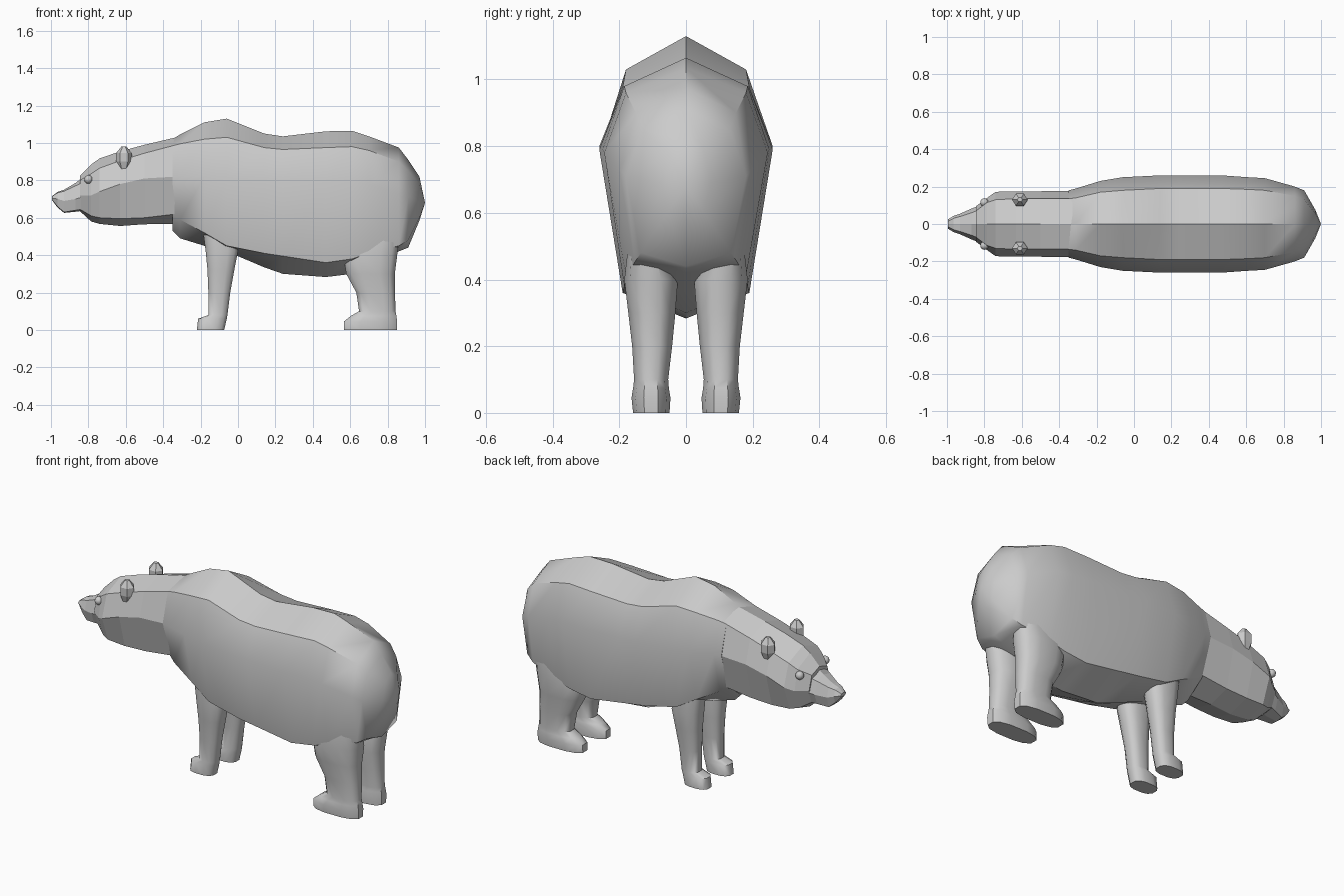
import bpy, bmesh, math
from mathutils import Vector


def make_object(name, bm, angle):
    bmesh.ops.recalc_face_normals(bm, faces=bm.faces)
    me = bpy.data.meshes.new(name)
    bm.to_mesh(me)
    bm.free()
    ob = bpy.data.objects.new(name, me)
    bpy.context.collection.objects.link(ob)
    bpy.ops.object.select_all(action='DESELECT')
    ob.select_set(True)
    bpy.context.view_layer.objects.active = ob
    if angle:
        bpy.ops.object.shade_smooth_by_angle(angle=math.radians(angle))
    return ob


def loft(name, rings, angle=0, tip=None):
    """Skin a list of equal-sized point rings and close both ends."""
    bm = bmesh.new()
    vr = [[bm.verts.new(p) for p in r] for r in rings]
    n = len(vr[0])
    for a, b in zip(vr, vr[1:]):
        for i in range(n):
            j = (i + 1) % n
            bm.faces.new((a[i], a[j], b[j], b[i]))
    bm.faces.new(vr[0])
    if tip:
        t = bm.verts.new(tip)
        for i in range(n):
            bm.faces.new((vr[-1][i], vr[-1][(i + 1) % n], t))
    else:
        bm.faces.new(vr[-1])
    return make_object(name, bm, angle)


def section(x, zt, zu, zm, zl, zb, wu, wm, wl):
    """Eight-sided upright body section: top, upper, middle, lower, bottom."""
    return [(x, 0, zt), (x, wu, zu), (x, wm, zm), (x, wl, zl), (x, 0, zb),
            (x, -wl, zl), (x, -wm, zm), (x, -wu, zu)]


def leg_ring(z, x0, x1, y0, y1, side, n=12):
    pts = []
    for i in range(n):
        a = 2 * math.pi * (i + 0.5) / n
        c, s = math.cos(a), math.sin(a)
        c = math.copysign(abs(c) ** 0.75, c)
        s = math.copysign(abs(s) ** 0.75, s)
        pts.append(((x0 + x1) / 2 + c * (x1 - x0) / 2,
                    side * ((y0 + y1) / 2 + s * (y1 - y0) / 2), z))
    return pts


# Torso: chest, shoulder hump, belly and rump
torso = [
    (-0.35, 1.02, 0.985, 0.82, 0.62, 0.53, 0.135, 0.18, 0.12),
    (-0.31, 1.045, 0.995, 0.82, 0.59, 0.49, 0.14, 0.19, 0.135),
    (-0.18, 1.11, 1.02, 0.82, 0.52, 0.45, 0.17, 0.23, 0.16),
    (-0.06, 1.13, 1.03, 0.81, 0.45, 0.42, 0.18, 0.25, 0.18),
    (0.14, 1.05, 0.975, 0.80, 0.41, 0.335, 0.19, 0.26, 0.19),
    (0.24, 1.035, 0.965, 0.80, 0.395, 0.30, 0.19, 0.26, 0.19),
    (0.47, 1.062, 0.975, 0.79, 0.36, 0.283, 0.19, 0.26, 0.19),
    (0.61, 1.065, 0.98, 0.79, 0.38, 0.30, 0.185, 0.25, 0.185),
    (0.70, 1.035, 0.96, 0.78, 0.41, 0.36, 0.18, 0.245, 0.18),
    (0.86, 0.975, 0.90, 0.73, 0.45, 0.42, 0.15, 0.20, 0.155),
    (0.91, 0.91, 0.85, 0.71, 0.48, 0.44, 0.13, 0.18, 0.135),
    (0.97, 0.82, 0.78, 0.69, 0.60, 0.585, 0.055, 0.075, 0.055),
]
loft("torso", [section(*s) for s in torso], 40, (1.0, 0, 0.68))

# Faceted head and neck
head = [
    (-0.845, 0.825, 0.80, 0.72, 0.645, 0.635, 0.07, 0.095, 0.065),
    (-0.785, 0.885, 0.835, 0.72, 0.61, 0.58, 0.115, 0.14, 0.10),
    (-0.74, 0.917, 0.865, 0.74, 0.60, 0.567, 0.13, 0.172, 0.12),
    (-0.63, 0.955, 0.905, 0.78, 0.595, 0.556, 0.135, 0.175, 0.125),
    (-0.50, 0.99, 0.945, 0.81, 0.60, 0.565, 0.135, 0.175, 0.125),
    (-0.33, 1.03, 0.99, 0.82, 0.62, 0.567, 0.135, 0.178, 0.125),
]
loft("head", [section(*s) for s in head])

# Snout
snout = [
    (-0.995, 0.715, 0.713, 0.705, 0.697, 0.695, 0.015, 0.025, 0.018),
    (-0.965, 0.738, 0.733, 0.70, 0.66, 0.655, 0.03, 0.043, 0.03),
    (-0.93, 0.75, 0.742, 0.69, 0.63, 0.626, 0.04, 0.055, 0.04),
    (-0.87, 0.785, 0.77, 0.70, 0.64, 0.632, 0.06, 0.082, 0.06),
    (-0.80, 0.84, 0.80, 0.72, 0.65, 0.64, 0.085, 0.11, 0.08),
]
loft("snout", [section(*s) for s in snout])

# Leg rings: z, front x, back x, inner y, outer y
front_leg = [
    (0.0, -0.222, -0.072, 0.052, 0.148),
    (0.06, -0.215, -0.058, 0.05, 0.15),
    (0.08, -0.16, -0.055, 0.055, 0.145),
    (0.20, -0.16, -0.04, 0.052, 0.148),
    (0.32, -0.165, -0.018, 0.045, 0.16),
    (0.42, -0.175, 0.002, 0.04, 0.17),
    (0.53, -0.19, 0.0, 0.05, 0.165),
]
rear_leg = [
    (0.0, 0.562, 0.853, 0.048, 0.16),
    (0.045, 0.562, 0.855, 0.045, 0.165),
    (0.075, 0.60, 0.85, 0.05, 0.16),
    (0.10, 0.645, 0.845, 0.052, 0.157),
    (0.20, 0.63, 0.842, 0.04, 0.163),
    (0.30, 0.575, 0.842, 0.03, 0.175),
    (0.40, 0.56, 0.855, 0.022, 0.187),
    (0.50, 0.60, 0.865, 0.06, 0.175),
]

for side, tag in ((1, "left"), (-1, "right")):
    for nm, rings in (("front_leg", front_leg), ("rear_leg", rear_leg)):
        loft(f"{nm}_{tag}", [leg_ring(*r, side) for r in rings], 45)

    # Faceted ear, narrower at its root
    ear = [[(-0.61 + r * math.cos(math.pi * i / 3),
             side * (0.13 + r * 0.9 * math.sin(math.pi * i / 3)), z)
            for i in range(6)]
           for z, r in ((0.86, 0.025), (0.90, 0.042), (0.945, 0.042), (0.98, 0.014))]
    loft(f"ear_{tag}", ear)

    # Eye
    bm = bmesh.new()
    bmesh.ops.create_uvsphere(bm, u_segments=10, v_segments=8, radius=0.023)
    bmesh.ops.translate(bm, verts=bm.verts, vec=Vector((-0.80, side * 0.115, 0.805)))
    make_object(f"eye_{tag}", bm, 60)
